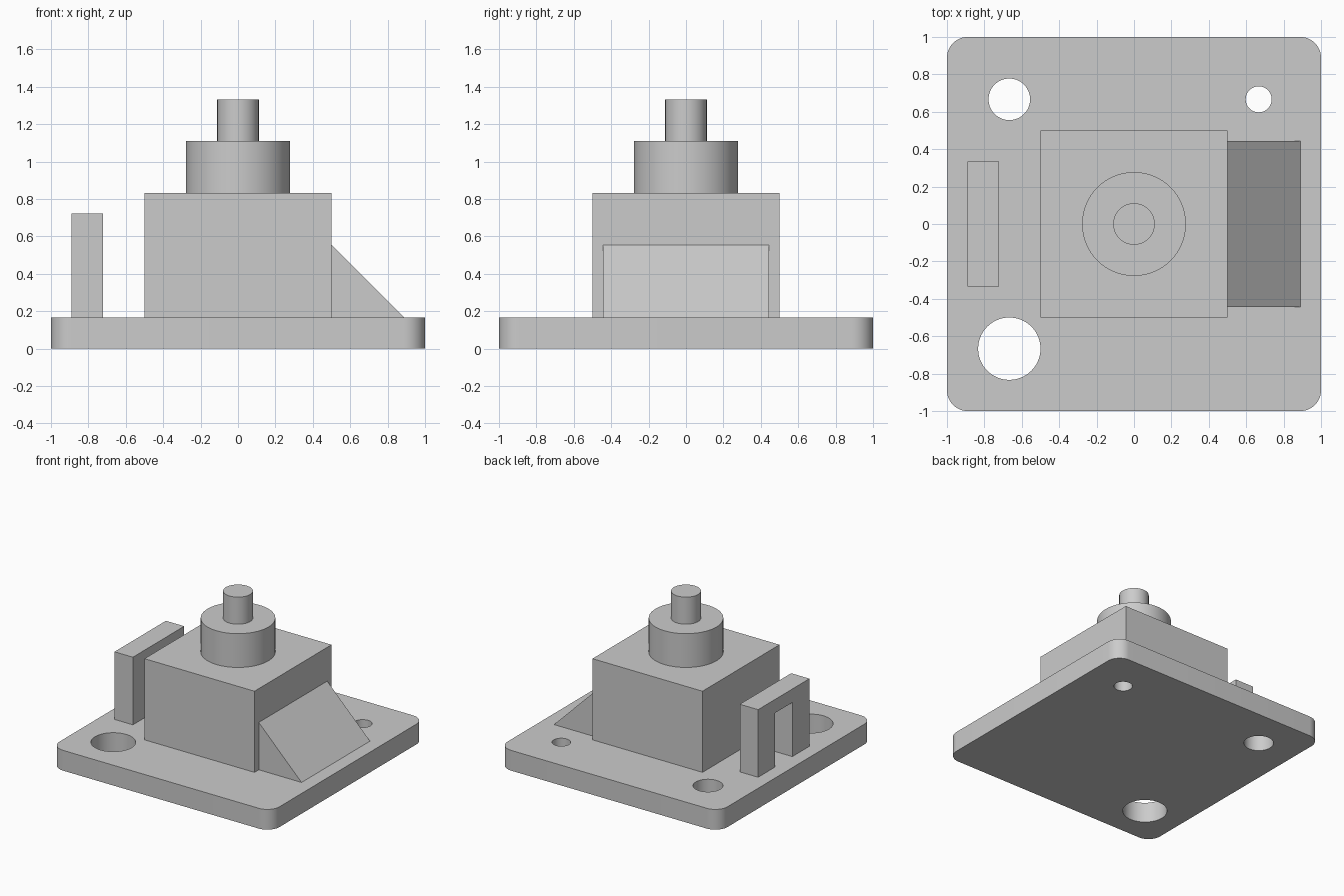
import bpy
import bmesh
import math

if "Cube" in bpy.data.objects:
    bpy.data.objects.remove(bpy.data.objects["Cube"], do_unlink=True)

grey = bpy.data.materials.new("plain grey")
grey.use_nodes = True
grey.diffuse_color = (0.6, 0.6, 0.6, 1)
grey.node_tree.nodes["Principled BSDF"].inputs["Base Color"].default_value = (0.6, 0.6, 0.6, 1)

U = 1 / 18      # design unit: the plate is 36 units wide
FLOOR = 3       # top of the plate, in units


def prism(name, outline, direction):
    """Extrude a flat outline (points in units) along a direction (in units)."""
    bm = bmesh.new()
    face = bm.faces.new([bm.verts.new([c * U for c in p]) for p in outline])
    top = bmesh.ops.extrude_face_region(bm, geom=[face])
    moved = [g for g in top["geom"] if isinstance(g, bmesh.types.BMVert)]
    bmesh.ops.translate(bm, verts=moved, vec=[c * U for c in direction])
    bmesh.ops.recalc_face_normals(bm, faces=bm.faces)
    mesh = bpy.data.meshes.new(name)
    bm.to_mesh(mesh)
    bm.free()
    mesh.materials.append(grey)
    obj = bpy.data.objects.new(name, mesh)
    bpy.context.collection.objects.link(obj)
    return obj


def arc(cx, cy, z, r, start=0, sweep=360, steps=64):
    count = steps if sweep == 360 else steps + 1
    angles = [math.radians(start + sweep * i / steps) for i in range(count)]
    return [(cx + r * math.cos(a), cy + r * math.sin(a), z) for a in angles]


def smooth(obj):
    bpy.ops.object.select_all(action="DESELECT")
    obj.select_set(True)
    bpy.context.view_layer.objects.active = obj
    bpy.ops.object.shade_smooth_by_angle(angle=math.radians(30))


# Base plate with rounded corners
corners = [(1, 1, 0), (-1, 1, 90), (-1, -1, 180), (1, -1, 270)]
outline = [p for sx, sy, a in corners for p in arc(16 * sx, 16 * sy, 0, 2, a, 90, 12)]
plate = prism("base_plate", outline, (0, 0, FLOOR))

# Three through holes of different sizes
for i, (x, y, r) in enumerate([(-12, 12, 2), (12, 12, 1.25), (-12, -12, 3)]):
    cutter = prism(f"hole_cutter_{i + 1}", arc(x, y, -1, r), (0, 0, FLOOR + 2))
    cutter.hide_render = True
    cutter.hide_viewport = True
    cut = plate.modifiers.new("hole", "BOOLEAN")
    cut.operation = "DIFFERENCE"
    cut.solver = "EXACT"
    cut.object = cutter

# Apply the cuts so the cutters can go
depsgraph = bpy.context.evaluated_depsgraph_get()
plate.data = bpy.data.meshes.new_from_object(plate.evaluated_get(depsgraph))
plate.modifiers.clear()
for obj in [o for o in bpy.data.objects if o.name.startswith("hole_cutter")]:
    bpy.data.objects.remove(obj, do_unlink=True)
smooth(plate)

# Central block
prism("central_block", [(-9, -9, FLOOR), (9, -9, FLOOR), (9, 9, FLOOR), (-9, 9, FLOOR)], (0, 0, 12))

# Stacked cylinders
smooth(prism("lower_cylinder", arc(0, 0, 15, 5), (0, 0, 5)))
smooth(prism("upper_cylinder", arc(0, 0, 20, 2), (0, 0, 4)))

# Ramp against the left side of the block
prism("ramp", [(9, -8, FLOOR), (16, -8, FLOOR), (9, -8, 10)], (0, 16, 0))

# Square arch standing on the right edge
half = [(6, FLOOR), (6, 13)]
inner = [(2, 11), (2, FLOOR)]
profile = half + [(-y, z) for y, z in reversed(half)]
profile += [(-y, z) for y, z in reversed(inner)] + inner
prism("arch", [(-16, y, z) for y, z in profile], (3, 0, 0))
